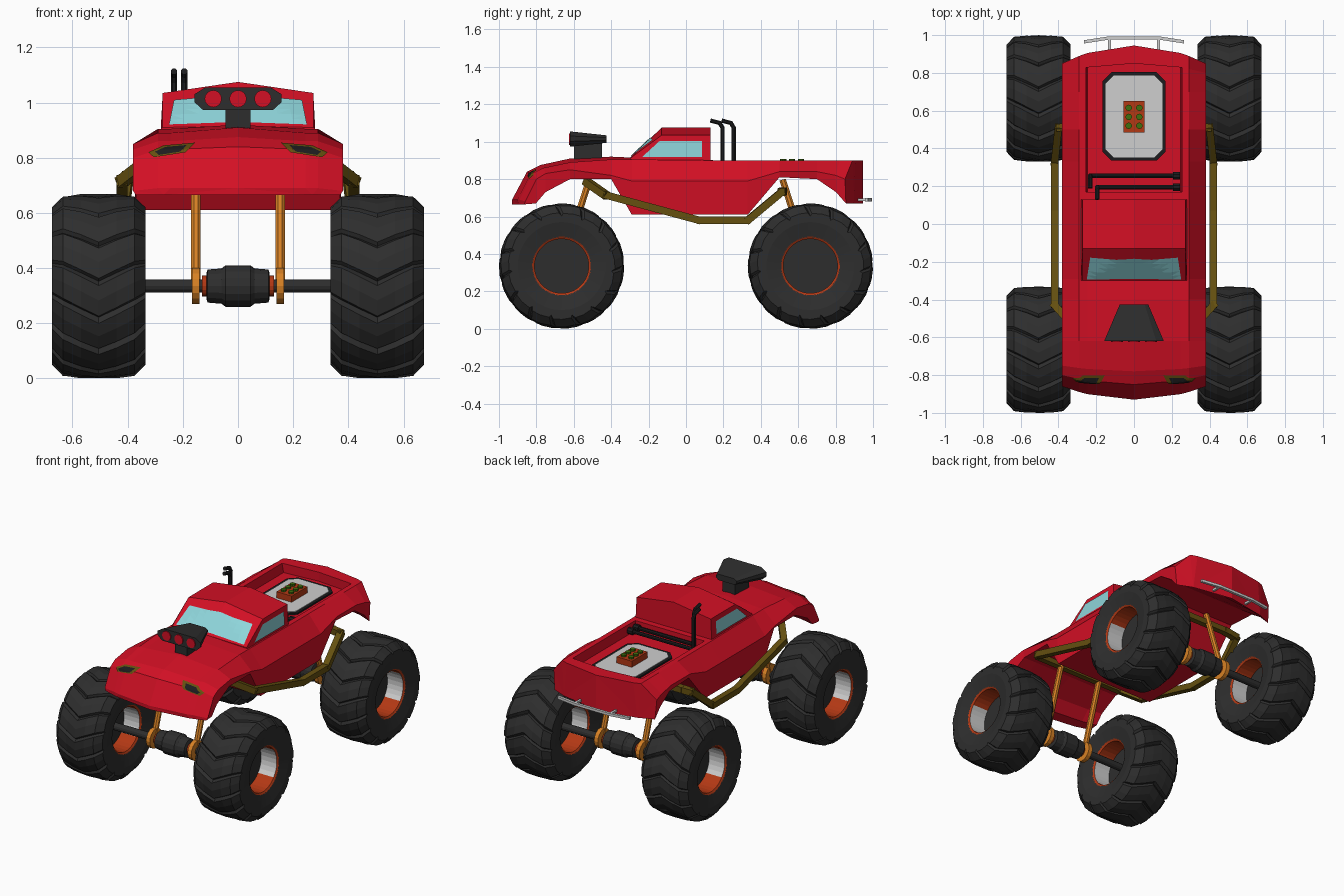
import bpy, bmesh, math
from mathutils import Vector
from mathutils.bvhtree import BVHTree

if "Cube" in bpy.data.objects:
    bpy.data.objects.remove(bpy.data.objects["Cube"])


def material(name, *rgb):
    m = bpy.data.materials.new(name)
    m.use_nodes = True
    m.diffuse_color = (*rgb, 1)
    m.node_tree.nodes["Principled BSDF"].inputs["Base Color"].default_value = (*rgb, 1)
    return m


RED = material("red paint", .65, .005, .018)
RUBBER = material("dark rubber", .027, .027, .027)
BLACK = material("black metal", .012, .012, .013)
GLASS = material("pale blue glass", .27, .66, .7)
SILVER = material("silver", .62, .62, .62)
RUST = material("rust red", .45, .04, .007)
OLIVE = material("olive brown", .13, .08, .005)
ORANGE = material("orange", .68, .22, .018)
GREEN = material("green", .05, .16, .004)


def finish(name, bm, *mats, mirror=False):
    bmesh.ops.remove_doubles(bm, verts=bm.verts, dist=1e-4)
    bmesh.ops.recalc_face_normals(bm, faces=bm.faces)
    me = bpy.data.meshes.new(name)
    bm.to_mesh(me)
    bm.free()
    ob = bpy.data.objects.new(name, me)
    bpy.context.collection.objects.link(ob)
    for m in mats:
        me.materials.append(m)
    if mirror:
        ob.modifiers.new("Mirror", 'MIRROR')
    return ob


def skin(bm, rows, closed=False):
    """Bridge rows of points with quads."""
    vs = [[bm.verts.new(p) for p in row] for row in rows]
    n = len(vs[0])
    for a, b in zip(vs, vs[1:]):
        for i in range(n if closed else n - 1):
            j = (i + 1) % n
            bm.faces.new((a[i], a[j], b[j], b[i]))
    return vs


def half_loft(name, rows, mat):
    """Loft half sections along y, cap both ends and mirror."""
    bm = bmesh.new()
    vs = skin(bm, rows)
    for row in (vs[0], vs[-1]):
        ring = row[1:] + row[:1]
        for a, b in zip(ring[1:], ring[2:]):
            bm.faces.new((ring[0], a, b))
    tree = BVHTree.FromBMesh(bm)
    finish(name, bm, mat, mirror=True)
    return tree


def prism(name, poly, axis, lo, hi, mat, mirror=False):
    """Extrude a 2D outline along an axis."""
    put = lambda p, d: Vector((d, *p)) if axis == 0 else Vector((p[0], d, p[1])) if axis == 1 else Vector((*p, d))
    bm = bmesh.new()
    vs = skin(bm, [[put(p, d) for p in poly] for d in (lo, hi)], closed=True)
    bm.faces.new(vs[0])
    bm.faces.new(vs[1])
    return finish(name, bm, mat, mirror=mirror)


def rods(name, path, r, mat, sides=8, mirror=False):
    """Straight rods joining the points of a path."""
    bm = bmesh.new()
    for a, b in zip(path, path[1:]):
        a, b = Vector(a), Vector(b)
        d = (b - a).normalized()
        u = d.cross(Vector((0, 0, 1)) if abs(d.z) < .95 else Vector((0, 1, 0))).normalized()
        w = d.cross(u)
        ang = [math.tau * (i + .5) / sides for i in range(sides)]
        ext = d * r * .4
        vs = skin(bm, [[c + r * (u * math.cos(t) + w * math.sin(t)) for t in ang]
                       for c in (a - ext, b + ext)], closed=True)
        bm.faces.new(vs[0])
        bm.faces.new(vs[1])
    return finish(name, bm, mat, mirror=mirror)


def lathe_x(name, profile, centre, mat, sides=16):
    """Spin (x, radius) points about an axle line."""
    bm = bmesh.new()
    vs = skin(bm, [[Vector((x, r * math.cos(math.tau * i / sides), r * math.sin(math.tau * i / sides))) + centre
                    for i in range(sides)] for x, r in profile], closed=True)
    bm.faces.new(vs[0])
    bm.faces.new(vs[-1])
    return finish(name, bm, mat)


def decal(name, poly, tree, side, lift, mat):
    """Thin plate dropped onto a surface, from the front or from the side."""
    bm = bmesh.new()
    bm.faces.new([bm.verts.new((2, *p) if side else (p[0], -2, p[1])) for p in poly])
    bmesh.ops.triangulate(bm, faces=bm.faces)
    bmesh.ops.subdivide_edges(bm, edges=bm.edges, cuts=4, use_grid_fill=True)
    ray = Vector((-1, 0, 0)) if side else Vector((0, 1, 0))
    for v in bm.verts:
        hit = tree.ray_cast(v.co, ray)[0]
        if hit:
            v.co = hit - ray * lift
    finish(name, bm, mat, mirror=True)


# Body shell: y, bow, bottom, shoulder, rim, crown, bed floor
STATIONS = [(-.86, -.07, .665, .68, .69, 0, 0), (-.8, -.05, .67, .8, .83, .01, 0),
            (-.75, -.03, .73, .83, .86, .015, 0), (-.62, 0, .8, .85, .89, .02, 0),
            (-.4, 0, .8, .82, .905, .015, 0), (-.29, 0, .61, .79, .905, .01, 0),
            (.17, 0, .61, .79, .9, 0, 0), (.17, 0, .61, .79, .9, 0, .84),
            (.33, 0, .61, .79, .9, 0, .84), (.5, 0, .81, .84, .9, 0, .84),
            (.7, 0, .8, .84, .9, 0, .84), (.8, .05, .73, .82, .9, 0, .84),
            (.8, .05, .73, .82, .9, 0, 0), (.85, .095, .67, .8, .9, 0, 0)]


def body_section(y, bow, zb, zs, zt, crown, floor):
    zf = floor or zt
    pts = [(0, zb), (.27, zb), (.37, zb), (.38, zs), (.29, zt), (.255, zt), (.245, zf), (0, zf + crown)]
    return [(x, y + bow * (1 - (x / .38) ** 2), z) for x, z in pts]


body = half_loft("body_shell", [body_section(*s) for s in STATIONS], RED)

# Cab with windows
cab = half_loft("cab", [[(0, y, .85), (.28, y, .85), (.28, y, .905), (.273, y, side), (0, y, top)]
                        for y, side, top in ((-.3, .91, .915), (-.13, 1.035, 1.075), (.13, 1.035, 1.075))], RED)
decal("windshield", [(0, .93), (.25, .921), (.232, 1.01), (0, 1.03)], cab, False, .006, GLASS)
decal("side_window", [(-.235, .918), (.085, .918), (.085, 1.005), (-.14, 1.005)], cab, True, .005, GLASS)

# Headlights
lamp = [(.155, .855), (.27, .845), (.325, .82), (.305, .802), (.19, .82)]
mid = Vector((.25, .828))
decal("headlight_frame", lamp, body, False, .007, OLIVE)
decal("headlight_lens", [mid + (Vector(p) - mid) * .68 for p in lamp], body, False, .0095, BLACK)

# Air intake on the hood
bm = bmesh.new()
outline = [(-1, -.3), (-.8, -1), (.8, -1), (1, -.3), (1, .4), (.75, 1), (-.75, 1), (-1, .4)]
ends = skin(bm, [[(x * w, y, 1.014 + z * h) for x, z in outline]
                 for y, w, h in ((-.62, .158, .041), (-.425, .075, .02))], closed=True)
for ring in ends:
    bm.faces.new(ring)
finish("intake_scoop", bm, RUBBER)
prism("intake_neck", [(-.6, .89), (-.45, .89), (-.45, 1), (-.6, 1)], 0, -.045, .045, RUBBER)
for k in (-1, 0, 1):
    disc = [(k * .09 + .031 * math.cos(math.tau * i / 16), 1.014 + .031 * math.sin(math.tau * i / 16))
            for i in range(16)]
    prism("intake_opening", disc, 1, -.626, -.615, RED)


# Bed panel with battery
def chamfered(w, lo, hi, c):
    return [(-w, lo + c), (-w + c, lo), (w - c, lo), (w, lo + c),
            (w, hi - c), (w - c, hi), (c - w, hi), (-w, hi - c)]


prism("bed_panel_frame", chamfered(.168, .335, .805, .05), 2, .835, .85, BLACK)
prism("bed_panel", chamfered(.15, .353, .787, .043), 2, .84, .854, SILVER)
prism("battery", [(-.056, .485), (.056, .485), (.056, .65), (-.056, .65)], 2, .85, .895, RUST)
for x in (-.028, .028):
    for y in (.52, .567, .615):
        rods("battery_cap", [(x, y, .89), (x, y, .9)], .017, GREEN, 10)

# Exhaust pipes
for x, y in ((-.232, .255), (-.195, .195)):
    rods("exhaust_stack", [(x, y, .86), (x, y, 1.075), (x, y - .015, 1.1), (x, y - .06, 1.112)], .012, BLACK)
    rods("exhaust_cross_pipe", [(x, y, .87), (.23, y, .87)], .012, BLACK)
    rods("exhaust_flange", [(.215, y, .87), (.235, y, .87)], .021, BLACK)

# Rear bumper
rods("rear_bumper", [(-.26, .965, .69), (-.13, .985, .69), (.13, .985, .69), (.26, .965, .69)], .012, SILVER, 4)
rods("bumper_post", [(.13, .9, .69), (.13, .98, .69)], .01, SILVER, 4, True)

# Side frame rails and cross members
rods("frame_rail", [(.33, -.53, .785), (.42, -.43, .715), (.42, .07, .58), (.42, .33, .58),
                    (.4, .51, .73), (.3, .52, .735)], .028, OLIVE, 4, True)
for y, z in ((-.53, .785), (.52, .735)):
    rods("frame_cross_member", [(-.33, y, z), (.33, y, z)], .026, OLIVE, 4)


# Tyre with chevron tread; the middle of each lug leads
def tyre(name, centre):
    lugs, half = 15, [(.152, .155, 0), (.16, .19, 0), (.17, .235, 0), (.17, .285, 1),
                      (.13, .326, 1), (.065, .334, 1)]
    cols = [(-x, r, g) for x, r, g in half] + [(0, .335, 1)] + half[::-1]
    bm = bmesh.new()
    rows = []
    for x, r, grip in cols:
        row = []
        for i in range(lugs):
            for t, dip in ((0, .018), (.12, 0), (.5, 0), (.93, .004)):
                a = math.tau * (i + t) / lugs + .26 * (1 - abs(x) / .17)
                rr = r - dip * grip
                row.append(Vector((x, -rr * math.sin(a), rr * math.cos(a))) + centre)
        rows.append(row)
    skin(bm, rows, closed=True)
    finish(name, bm, RUBBER)


# Rim tube: silver at front and rear, rust above and below
def rim(name, centre):
    bm = bmesh.new()
    n = 32
    skin(bm, [[Vector((x, r * math.cos(math.tau * (i + .5) / n), r * math.sin(math.tau * (i + .5) / n))) + centre
               for i in range(n)] for x, r in ((-.153, .158), (-.145, .145), (.145, .145), (.153, .158))], closed=True)
    for f in bm.faces:
        d = f.calc_center_median() - centre
        f.material_index = int(abs(d.z) > .095 or abs(d.x) > .146)
    finish(name, bm, SILVER, RUST)


# Wheels, axles and struts
for y, end in ((-.665, "front"), (.665, "rear")):
    hub = Vector((0, y, .335))
    for x, side in ((.505, "left"), (-.505, "right")):
        c = hub + Vector((x, 0, 0))
        tyre(f"{end}_{side}_tyre", c)
        rim(f"{end}_{side}_rim", c)
        lathe_x(f"{end}_{side}_hub_disc", [(-.03, .146), (.03, .146)], c, RUBBER, 32)
    lathe_x(f"{end}_axle", [(-.5, .024), (.5, .024)], hub, RUBBER, 12)
    lathe_x(f"{end}_differential", [(-.115, .045), (-.11, .06), (-.06, .064), (-.045, .075),
                                    (.045, .075), (.06, .064), (.11, .06), (.115, .045)], hub, RUBBER)
    lathe_x(f"{end}_axle_collar", [(-.13, .038), (.13, .038)], hub, RUST)
    top = (.153, y * .78, .79)
    rods(f"{end}_strut", [(.153, y, .335), top], .019, ORANGE, 8, True)
    for s in (-1, 1):
        lathe_x(f"{end}_strut_ring", [(-.014, .065), (.014, .065)], hub + Vector((s * .153, 0, 0)), ORANGE)
